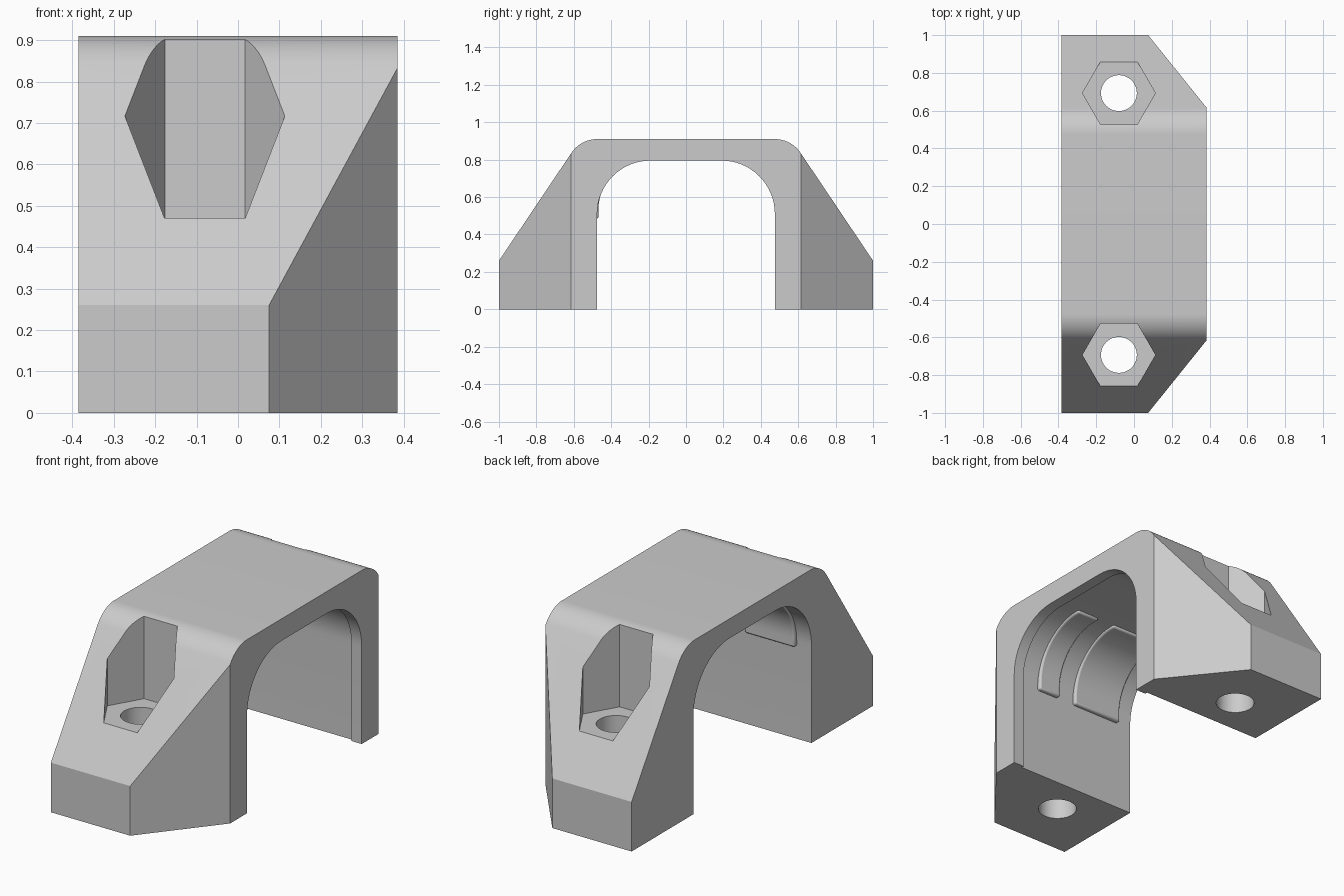
import bpy, bmesh, math
from mathutils import Vector

if "Cube" in bpy.data.objects:
    bpy.data.objects.remove(bpy.data.objects["Cube"])

grey = bpy.data.materials.new("light_grey")
grey.use_nodes = True
grey.diffuse_color = (0.6, 0.6, 0.6, 1)
grey.node_tree.nodes["Principled BSDF"].inputs["Base Color"].default_value = (0.6, 0.6, 0.6, 1)

HALF_WIDTH = 0.385


def rounded(points, steps=16):
    """Outline from (a, b, radius) corners, with arcs where radius > 0."""
    out = []
    for i, (a, b, r) in enumerate(points):
        p = Vector((a, b))
        if not r:
            out.append(p)
            continue
        u = (Vector(points[i - 1][:2]) - p).normalized()
        w = (Vector(points[(i + 1) % len(points)][:2]) - p).normalized()
        half = u.angle(w) / 2
        centre = p + (u + w).normalized() * (r / math.sin(half))
        reach = r / math.tan(half)
        start = (p + u * reach - centre).normalized()
        end = (p + w * reach - centre).normalized()
        out += [centre + start.slerp(end, k / steps) * r for k in range(steps + 1)]
    return out


def prism(name, outline, low, high, axis):
    """Extrude a flat outline along x (outline in y, z) or z (outline in x, y)."""
    bm = bmesh.new()
    place = (lambda p, d: (d, p.x, p.y)) if axis == "x" else (lambda p, d: (p.x, p.y, d))
    rings = [[bm.verts.new(place(p, d)) for p in outline] for d in (low, high)]
    bm.faces.new(rings[0])
    bm.faces.new(rings[1])
    n = len(outline)
    for i in range(n):
        j = (i + 1) % n
        bm.faces.new((rings[0][i], rings[0][j], rings[1][j], rings[1][i]))
    bmesh.ops.recalc_face_normals(bm, faces=bm.faces)
    mesh = bpy.data.meshes.new(name)
    bm.to_mesh(mesh)
    bm.free()
    mesh.materials.append(grey)
    obj = bpy.data.objects.new(name, mesh)
    bpy.context.collection.objects.link(obj)
    return obj


def activate(obj):
    bpy.ops.object.select_all(action="DESELECT")
    obj.select_set(True)
    bpy.context.view_layer.objects.active = obj


def cut(obj, cutter):
    mod = obj.modifiers.new("cut", "BOOLEAN")
    mod.operation = "DIFFERENCE"
    mod.solver = "EXACT"
    mod.object = cutter
    activate(obj)
    bpy.ops.object.modifier_apply(modifier=mod.name)
    bpy.data.objects.remove(cutter)


def arch(half, top, radius):
    return rounded([(-half, -0.1, 0), (-half, top, radius), (half, top, radius), (half, -0.1, 0)])


def circle(x, y, radius, sides):
    return [Vector((x + radius * math.cos(t), y + radius * math.sin(t)))
            for t in (math.tau * k / sides for k in range(sides))]


# Body: sloped bridge with rounded shoulders
body = prism("bridge_body", rounded([
    (-1, 0, 0), (-1, 0.26, 0), (-0.563, 0.91, 0.165),
    (0.563, 0.91, 0.165), (1, 0.26, 0), (1, 0, 0)]), -HALF_WIDTH, HALF_WIDTH, "x")

# Opening, slightly wider behind a lip at the left end
cut(body, prism("opening_cutter", arch(0.475, 0.795, 0.285), -0.5, 0.5, "x"))
cut(body, prism("recess_cutter", arch(0.489, 0.808, 0.298), -0.5, 0.325, "x"))

# Slanted corners, hexagonal nut pockets and bolt holes on both feet
for s in (-1, 1):
    corner = [Vector(p) for p in ((0.075, s), (HALF_WIDTH, s * 0.615), (0.6, s * 0.348),
                                  (0.6, s * 1.3), (-0.167, s * 1.3))]
    cut(body, prism("corner_cutter", corner, -0.1, 1.1, "z"))
    cut(body, prism("nut_cutter", circle(-0.08, s * 0.693, 0.193, 6), 0.47, 1.1, "z"))
    cut(body, prism("bolt_cutter", circle(-0.08, s * 0.693, 0.095, 48), -0.1, 0.6, "z"))

# Curved pads inside the front corner of the opening
pad_outline = rounded([
    (-0.468, 0.485, 0), (-0.468, 0.795, 0.26), (-0.17, 0.795, 0),
    (-0.17, 0.83, 0), (-0.51, 0.83, 0), (-0.51, 0.485, 0)])
parts = [body]
for name, low, high in (("narrow_pad", 0.09, 0.22), ("wide_pad", -0.30, -0.01)):
    pad = prism(name, pad_outline, low, high, "x")
    bevel = pad.modifiers.new("soft_edges", "BEVEL")
    bevel.width = 0.01
    bevel.segments = 3
    bevel.limit_method = "ANGLE"
    parts.append(pad)

for obj in parts:
    activate(obj)
    bpy.ops.object.shade_smooth_by_angle(angle=math.radians(25))
